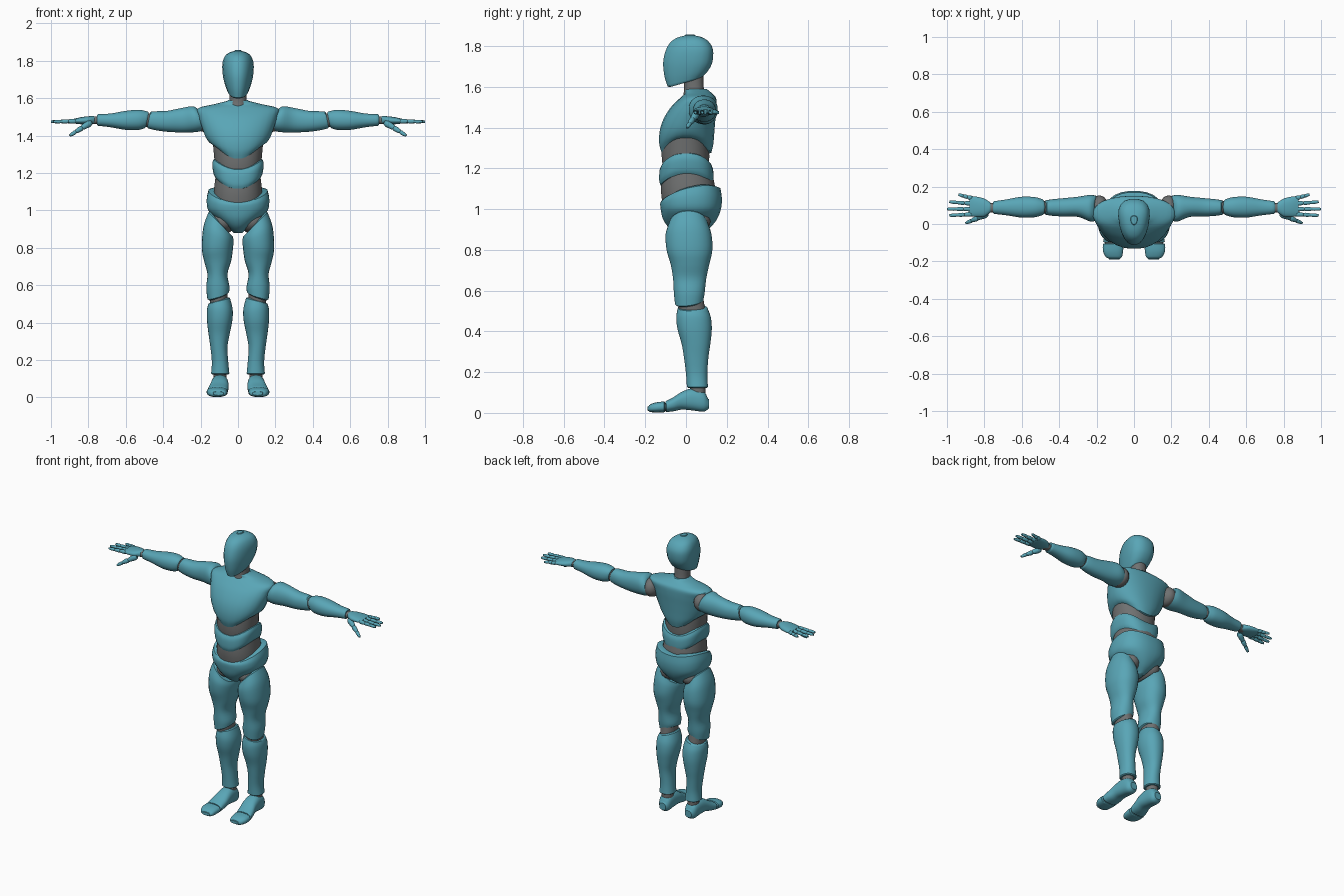
import bpy, bmesh, math
from mathutils import Matrix, Vector


def material(name, rgb):
    m = bpy.data.materials.new(name)
    m.diffuse_color = (*rgb, 1)
    return m


TEAL = material("teal shell", (0.10, 0.38, 0.47))
GRAY = material("gray joint", (0.16, 0.165, 0.165))

# Loft axes: upright (z), sideways for arms (x), forward for feet (-y)
UP = Matrix.Identity(4)
SIDE = Matrix(((0, 0, 1, 0), (1, 0, 0, 0), (0, 1, 0, 0), (0, 0, 0, 1)))
FORWARD = Matrix(((1, 0, 0, 0), (0, 0, -1, 0), (0, 1, 0, 0), (0, 0, 0, 1)))


def spline(rows, sub):
    """Catmull-Rom interpolation between the given sections."""
    out = []
    for i in range(len(rows) - 1):
        a, b = rows[max(i - 1, 0)], rows[i]
        c, d = rows[i + 1], rows[min(i + 2, len(rows) - 1)]
        for k in range(sub):
            t = k / sub
            out.append([0.5 * (2 * q + (r - p) * t + (2 * p - 5 * q + 4 * r - s) * t * t
                               + (3 * q - p - 3 * r + s) * t ** 3)
                        for p, q, r, s in zip(a, b, c, d)])
    return out + [list(rows[-1])]


def loft(name, mat, rows, axis=UP, mirror=False, n=28, power=2.2, sub=4, taper=0.0):
    """Rows: height, x min, x max, y min, y max, [tilt x, tilt y, arch]."""
    rows = spline([tuple(r) + (0,) * (8 - len(r)) for r in rows], sub)
    bm = bmesh.new()
    rings = []

    def add(h, x0, x1, y0, y1, tx, ty, arch, s=1.0):
        ring = []
        for k in range(n):
            a = 2 * math.pi * (k + 0.5) / n
            u, v = (math.copysign(abs(w) ** (2 / power), w) for w in (math.cos(a), math.sin(a)))
            p = Vector(((x0 + x1) / 2 + s * u * (x1 - x0) / 2 * (1 + taper * v),
                        (y0 + y1) / 2 + s * v * (y1 - y0) / 2,
                        h + tx * u + ty * v + arch * u * u))
            ring.append(bm.verts.new(axis @ p))
        rings.append(ring)

    # Rounded lips at both ends
    d = 0.005 if rows[-1][0] > rows[0][0] else -0.005
    add(rows[0][0] - d, *rows[0][1:], s=0.88)
    for r in rows:
        add(*r)
    add(rows[-1][0] + d, *rows[-1][1:], s=0.88)
    for a, b in zip(rings, rings[1:]):
        for k in range(n):
            bm.faces.new((a[k], a[(k + 1) % n], b[(k + 1) % n], b[k]))
    bm.faces.new(rings[0])
    bm.faces.new(rings[-1])
    return finish(name, mat, bm, mirror)


def finish(name, mat, bm, mirror):
    bmesh.ops.recalc_face_normals(bm, faces=bm.faces)
    me = bpy.data.meshes.new(name)
    bm.to_mesh(me)
    bm.free()
    me.materials.append(mat)
    ob = bpy.data.objects.new(name, me)
    bpy.context.collection.objects.link(ob)
    if mirror:
        ob.modifiers.new("mirror", 'MIRROR')
    return ob


def ball(name, mat, centre, radii, mirror=True):
    bm = bmesh.new()
    m = Matrix.Translation(centre) @ Matrix.Diagonal((*radii, 1))
    bmesh.ops.create_uvsphere(bm, u_segments=20, v_segments=12, radius=1, matrix=m)
    finish(name, mat, bm, mirror)


def rod(name, mat, p, q, r0, r1):
    """Short rounded segment from p to q."""
    p, q = Vector(p), Vector(q)
    axis = Matrix.Translation(p) @ (q - p).to_track_quat('Z', 'Y').to_matrix().to_4x4()
    length = (q - p).length
    rows = [(length * t, -r, r, -r, r) for t, r in
            ((0, r0 * .8), (.2, r0), (.8, r1), (1, r1 * .8))]
    loft(name, mat, rows, axis, True, n=12, sub=2)


# Head and neck
loft("head", TEAL, [
    (1.625, -.052, .052, -.092, .080, 0, .022),
    (1.665, -.066, .066, -.107, .108, 0, .012),
    (1.72, -.078, .078, -.113, .130),
    (1.78, -.081, .081, -.100, .134),
    (1.82, -.070, .070, -.076, .114),
    (1.842, -.048, .048, -.042, .082),
    (1.852, -.018, .018, -.005, .045)], n=20, power=2.4, taper=-.0 + .22)
loft("neck", GRAY, [(1.55, -.055, .055, -.015, .10), (1.59, -.047, .047, -.01, .088),
                    (1.66, -.047, .047, -.015, .085)])

# Chest shell with arched lower edge
loft("chest", TEAL, [
    (1.275, -.120, .120, -.120, .125, 0, 0, .07),
    (1.32, -.150, .150, -.132, .135, 0, 0, .04),
    (1.38, -.173, .173, -.130, .140, 0, 0, .01),
    (1.44, -.192, .192, -.112, .145),
    (1.50, -.210, .210, -.075, .150),
    (1.545, -.215, .215, -.030, .148),
    (1.568, -.125, .125, -.005, .128),
    (1.585, -.058, .058, -.008, .108)])

# Flexible core and waist band
loft("upper_core", GRAY, [(1.18, -.118, .118, -.11, .11), (1.26, -.126, .126, -.12, .115),
                          (1.36, -.135, .135, -.115, .11)])
loft("waist_band", TEAL, [
    (1.115, -.118, .118, -.125, .128, 0, 0, .055),
    (1.14, -.131, .131, -.132, .135, 0, 0, .055),
    (1.19, -.138, .138, -.130, .134, 0, 0, .055),
    (1.218, -.132, .132, -.118, .124, 0, 0, .055)], power=2.5)
loft("lower_core", GRAY, [(1.02, -.13, .13, -.115, .14), (1.10, -.13, .13, -.124, .145),
                          (1.2, -.118, .118, -.118, .122)])

# Pelvis narrowing to the crotch
loft("pelvis", TEAL, [
    (.885, -.028, .028, -.050, .085),
    (.915, -.065, .065, -.090, .125),
    (.955, -.115, .115, -.115, .155),
    (1.00, -.160, .160, -.125, .172),
    (1.04, -.168, .168, -.127, .177, 0, .01, .02),
    (1.072, -.158, .158, -.118, .170, 0, .03, .035)], power=2.4)
ball("hip_joint", GRAY, (.078, .02, .94), (.07, .10, .065))

# Legs
loft("thigh", TEAL, [
    (.925, .028, .158, -.082, .105, .065),
    (.875, .024, .186, -.100, .125, .035),
    (.80, .026, .194, -.096, .130),
    (.73, .036, .182, -.076, .115),
    (.66, .056, .164, -.064, .100),
    (.59, .045, .170, -.060, .092),
    (.545, .048, .164, -.054, .085, -.018, .01)], mirror=True)
loft("knee_joint", GRAY, [(.60, .058, .152, -.045, .08), (.50, .056, .150, -.035, .095)],
     mirror=True)
loft("shin", TEAL, [
    (.515, .042, .158, -.040, .105, -.015),
    (.47, .028, .166, -.048, .122),
    (.41, .030, .166, -.042, .127),
    (.34, .044, .158, -.022, .120),
    (.27, .056, .148, -.010, .110),
    (.19, .052, .140, .000, .105),
    (.128, .046, .144, .004, .108)], mirror=True)
loft("ankle_joint", GRAY, [(.15, .060, .130, .02, .095), (.09, .060, .130, .02, .095)],
     mirror=True)
loft("foot", TEAL, [
    (-.108, .068, .122, .018, .070),
    (-.085, .056, .136, .006, .108),
    (-.03, .052, .142, .012, .120),
    (.02, .050, .148, .016, .104),
    (.06, .052, .158, .008, .078),
    (.095, .055, .165, .004, .060)], FORWARD, True, power=2.4)
loft("toe_joint", GRAY, [(.08, .064, .156, .01, .05), (.12, .066, .156, .01, .046)],
     FORWARD, True)
loft("toe_cap", TEAL, [
    (.108, .055, .167, .003, .056),
    (.145, .058, .166, .002, .052),
    (.175, .064, .152, .004, .042),
    (.184, .074, .136, .010, .032)], FORWARD, True, power=2.5)

# Arms
ball("shoulder_joint", GRAY, (.185, .085, 1.482), (.05, .068, .062))
loft("upper_arm", TEAL, [
    (.200, .018, .150, 1.428, 1.545, 0, .018),
    (.235, .014, .156, 1.418, 1.557, 0, .008),
    (.30, .038, .146, 1.416, 1.548),
    (.38, .040, .138, 1.420, 1.532),
    (.44, .044, .132, 1.428, 1.530),
    (.472, .050, .126, 1.438, 1.528, 0, -.008)], SIDE, True)
loft("elbow_joint", GRAY, [(.45, .055, .122, 1.445, 1.518), (.51, .055, .122, 1.445, 1.518)],
     SIDE, True)
loft("forearm", TEAL, [
    (.490, .048, .132, 1.440, 1.528, 0, -.008),
    (.53, .036, .144, 1.430, 1.538),
    (.60, .034, .146, 1.430, 1.532),
    (.68, .046, .132, 1.444, 1.518),
    (.748, .054, .122, 1.452, 1.514)], SIDE, True)
loft("wrist_joint", GRAY, [(.73, .062, .112, 1.462, 1.504), (.79, .062, .112, 1.460, 1.500)],
     SIDE, True)

# Hands
loft("palm", TEAL, [
    (.772, .058, .118, 1.462, 1.504),
    (.80, .040, .136, 1.460, 1.503),
    (.84, .038, .146, 1.460, 1.498),
    (.875, .042, .150, 1.464, 1.490)], SIDE, True)
for name, y, tip, spread in (("index", .052, .985, -.002), ("middle", .080, .998, 0),
                             ("ring", .109, .985, .003), ("little", .138, .935, .006)):
    step = (tip - .868) / 3
    for i in range(3):
        x, r = .868 + i * step, .0125 - .0015 * i
        rod(f"{name}_finger_{i + 1}", TEAL, (x, y + spread * i, 1.477 - .001 * i),
            (x + step * .94, y + spread * (i + 1), 1.476 - .001 * i), r, r * .9)
    rod(f"{name}_finger_core", GRAY, (.86, y, 1.477),
        (tip - .01, y + spread * 3, 1.475), .007, .006)
thumb = [Vector(p) for p in ((.79, .052, 1.468), (.835, .032, 1.44),
                             (.868, .018, 1.42), (.896, .006, 1.401))]
for i in range(3):
    r = .018 - .0035 * i
    rod(f"thumb_{i + 1}", TEAL, thumb[i], thumb[i].lerp(thumb[i + 1], .96), r, r * .8)

# Smooth shading with crisp panel edges
for ob in bpy.context.collection.objects:
    ob.select_set(True)
    bpy.context.view_layer.objects.active = ob
bpy.ops.object.shade_smooth_by_angle(angle=math.radians(35))
